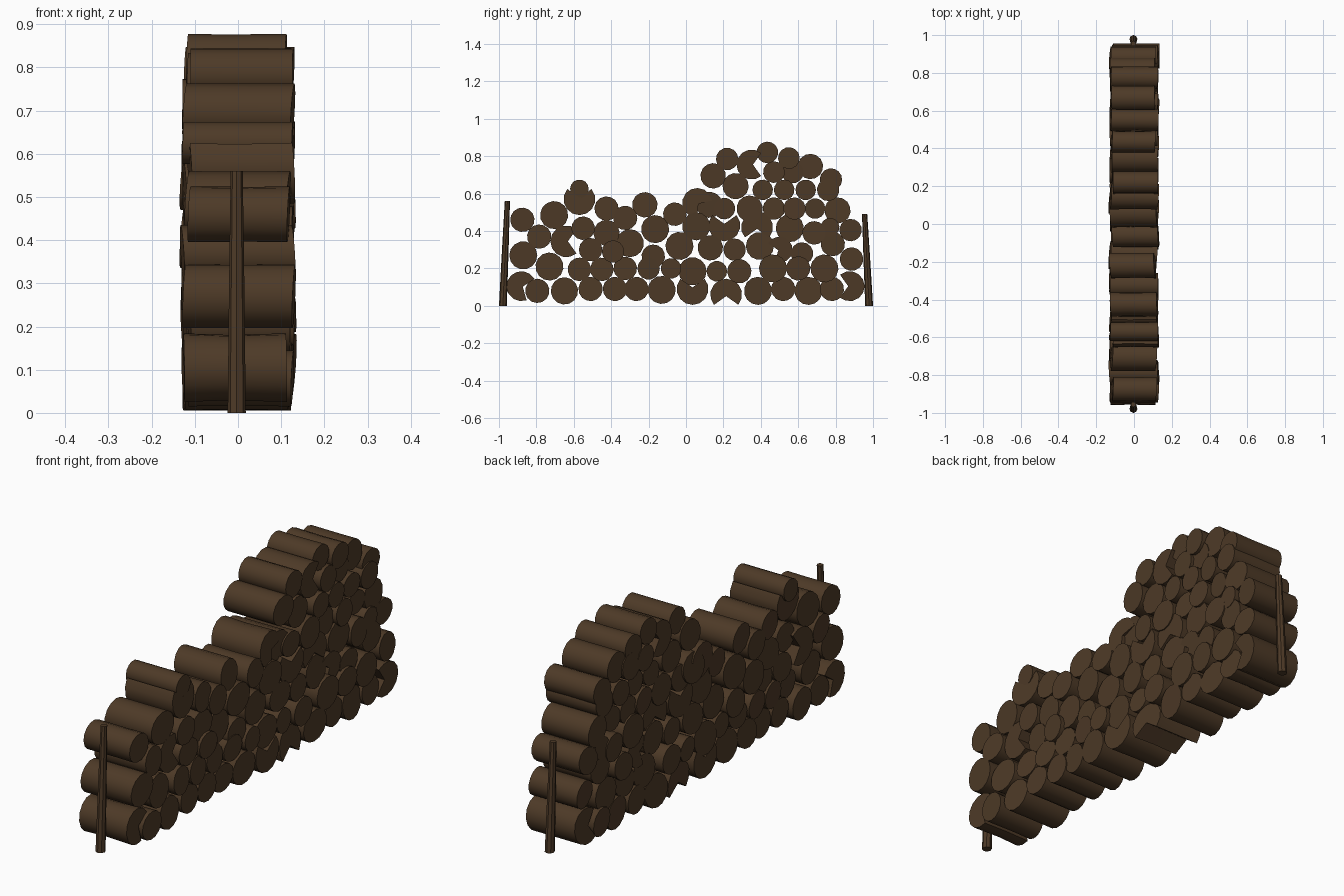
import bpy, bmesh, math, random
from mathutils import Vector

if "Cube" in bpy.data.objects:
    bpy.data.objects.remove(bpy.data.objects["Cube"])

random.seed(4)
wood = bpy.data.materials.new("dark brown wood")
wood.diffuse_color = (0.075, 0.042, 0.020, 1)
wood.use_nodes = True
wood.node_tree.nodes["Principled BSDF"].inputs["Base Color"].default_value = wood.diffuse_color


def prism(name, rings):
    """Closed solid lofted through rings of matching points."""
    bm = bmesh.new()
    vs = [[bm.verts.new(p) for p in ring] for ring in rings]
    n = len(vs[0])
    for a, b in zip(vs, vs[1:]):
        for i in range(n):
            j = (i + 1) % n
            bm.faces.new((a[i], a[j], b[j], b[i]))
    bm.faces.new(vs[0][::-1])
    bm.faces.new(vs[-1])
    bmesh.ops.recalc_face_normals(bm, faces=bm.faces)
    me = bpy.data.meshes.new(name)
    bm.to_mesh(me)
    bm.free()
    me.materials.append(wood)
    ob = bpy.data.objects.new(name, me)
    bpy.context.collection.objects.link(ob)
    bpy.context.view_layer.objects.active = ob
    ob.select_set(True)
    bpy.ops.object.shade_smooth_by_angle(angle=math.radians(40))
    ob.select_set(False)


def log(y, z, r, notch=None):
    """Log along x; notch = direction in degrees of a split-out wedge."""
    y, z, r = y / 100, z / 100, r / 100
    if notch is None:
        turn = random.random()
        outline = [(math.cos(a), math.sin(a)) for a in
                   (math.tau * (i + turn) / 14 for i in range(14))]
    else:
        outline = [(math.cos(a), math.sin(a)) for a in
                   (math.radians(notch + 50 + 26 * i) for i in range(11))]
        c = math.radians(notch)
        outline.append((0.1 * math.cos(c), 0.1 * math.sin(c)))
    lo, hi = -0.12 + random.uniform(-.01, .01), 0.12 + random.uniform(-.01, .01)
    skew = random.uniform(-.08, .08)
    rings = []
    for x, k in ((lo, 1), (random.uniform(-.03, .03), random.uniform(.95, 1)), (hi, 1)):
        rings.append([Vector((x + skew * r * (u + v), y + r * k * u,
                              max(0.003, z + r * k * v))) for u, v in outline])
    prism("split_log" if notch is not None else "log", rings)


# Rows of stacked logs: y, z, radius in hundredths (and wedge direction)
ground_row = [(-88, 10.5, 8, -20), (-79.5, 8, 6.5), (-65, 8, 7.3), (-51, 9, 6.5),
              (-38, 9, 6.5), (-26.5, 9, 6.5), (-13, 8.5, 7.5), (3.5, 9, 8.5, 90),
              (21.5, 6, 8.5, -90), (38.5, 8, 7.5), (52, 9, 6.5), (65.5, 8, 7.5),
              (78, 9, 6.5), (87.5, 10.5, 8, 180)]
second_row = [(-87, 27, 7.5), (-73, 21, 7.5), (-57, 19.5, 6.3), (-45, 19.5, 6.3),
              (-32.5, 20, 6.3), (-20, 20, 6), (-8, 20, 5.5), (3.5, 18.5, 7.5),
              (16.5, 18.5, 5.5), (28.5, 18.5, 6.5), (46.5, 20, 7.5), (60, 20, 6.5),
              (74, 20, 7.5), (88.5, 25, 6.3)]
third_row = [(-78.5, 37, 6.5), (-64, 34.5, 8.5, 0), (-51, 30, 6.3), (-39, 29, 6),
             (-42.5, 39, 7), (-30, 33.5, 7.5), (-17.5, 26.5, 6.3), (-3.5, 32, 7.5),
             (13, 31, 6.8), (26, 30, 6), (39.5, 32, 7.5), (50, 30, 7, 200),
             (62, 28, 6), (78.5, 33, 6.5)]
fourth_row = [(-87.5, 46, 6.5), (-70.5, 48.5, 7.5), (-55, 41.5, 6.3), (-42.5, 52, 6.5),
              (-32.5, 47, 6.5), (-16.5, 41, 7.5), (-22, 54, 6.8), (-6, 49, 6.3),
              (5.5, 42.5, 7.5), (20.5, 43, 8.5, 90), (38, 42, 8.5, -90),
              (55.5, 41.5, 7.5), (68.5, 39, 6.3), (77, 42, 5), (88, 40.5, 6), (81, 51, 7)]
upper_rows = [(-57, 57, 8.5, 90), (-57, 62.5, 5), (6, 55, 8, -40), (12.5, 54, 7),
              (20.5, 52, 5.8), (34, 52, 7), (47, 52, 6), (58, 52, 6), (69, 52, 5.5),
              (26.5, 64, 7), (41, 62, 5.5), (52.5, 62, 5.5), (64, 62, 5.5), (76, 62, 6)]
top_mound = [(14.5, 69.5, 6.8), (35, 75.5, 8, 0), (47, 71.5, 5.8), (57, 71.5, 6),
             (22, 78.5, 6), (43.5, 82, 5.8), (55, 79, 5.8), (66.5, 74.5, 6.8),
             (77.5, 67.5, 6)]
for row in (ground_row, second_row, third_row, fourth_row, upper_rows, top_mound):
    for item in row:
        log(*item)


# Leaning stakes at each end
def stake(name, y0, y1, h):
    rings = []
    for t, r in ((0, .021), (.5, .018), (1, .014)):
        rings.append([Vector((-.003 + r * math.cos(a), y0 + (y1 - y0) * t + r * math.sin(a), h * t))
                      for a in (math.tau * i / 8 for i in range(8))])
    prism(name, rings)


stake("front_stake", -.979, -.955, .56)
stake("back_stake", .979, .955, .49)
